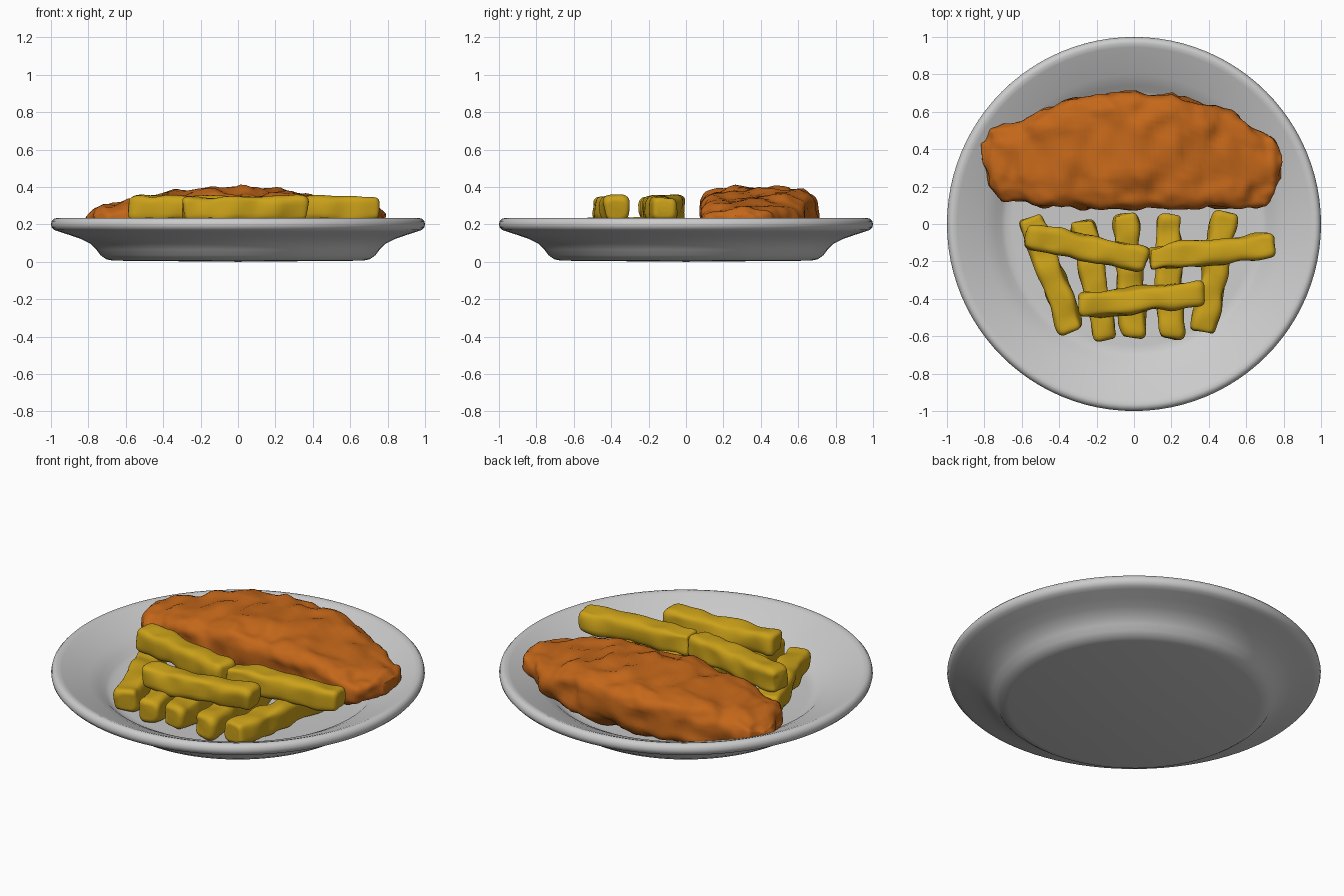
import bpy, bmesh, math
from mathutils import Vector, noise

if "Cube" in bpy.data.objects:
    bpy.data.objects.remove(bpy.data.objects["Cube"])


def material(name, rgb):
    m = bpy.data.materials.new(name)
    m.diffuse_color = (*rgb, 1)
    m.use_nodes = True
    m.node_tree.nodes["Principled BSDF"].inputs["Base Color"].default_value = m.diffuse_color
    return m


def finish(bm, name, mat=None, angle=50):
    bmesh.ops.recalc_face_normals(bm, faces=bm.faces)
    me = bpy.data.meshes.new(name)
    bm.to_mesh(me)
    bm.free()
    ob = bpy.data.objects.new(name, me)
    bpy.context.collection.objects.link(ob)
    if mat:
        me.materials.append(mat)
    bpy.ops.object.select_all(action='DESELECT')
    ob.select_set(True)
    bpy.context.view_layer.objects.active = ob
    bpy.ops.object.shade_smooth_by_angle(angle=math.radians(angle))
    return ob


def lerp(table, x):
    for (a, va), (b, vb) in zip(table, table[1:]):
        if x <= b:
            return va + (vb - va) * max(0, (x - a) / (b - a))
    return table[-1][1]


def loft(rings):
    """Bridge closed rings of points and cap both ends."""
    bm = bmesh.new()
    vr = [[bm.verts.new(p) for p in r] for r in rings]
    n = len(vr[0])
    for a, b in zip(vr, vr[1:]):
        for i in range(n):
            j = (i + 1) % n
            bm.faces.new((a[i], a[j], b[j], b[i]))
    bm.faces.new(vr[0])
    bm.faces.new(vr[-1])
    return bm


def squircle(t, e):
    c, s = math.cos(t), math.sin(t)
    return math.copysign(abs(c) ** e, c), math.copysign(abs(s) ** e, s)


def roughen(bm, scale, amount, seed):
    bm.normal_update()
    off = Vector((seed * 7.3, seed * 3.1, seed * 5.7))
    moves = [(v, v.normal * noise.noise(v.co * scale + off) * amount) for v in bm.verts]
    for v, d in moves:
        v.co += d


# Plate: turned profile with rolled rim
profile = [(0, 0), (0.67, 0.006), (0.705, 0.014), (0.735, 0.035), (0.757, 0.065),
           (0.79, 0.097), (0.84, 0.122), (0.90, 0.143), (0.96, 0.162), (0.983, 0.17),
           (0.996, 0.184), (1.0, 0.2), (0.996, 0.217), (0.984, 0.23), (0.967, 0.234),
           (0.945, 0.226), (0.88, 0.197), (0.80, 0.163), (0.74, 0.132), (0.71, 0.106),
           (0.685, 0.094), (0.65, 0.09), (0, 0.09)]
bm = bmesh.new()
vs = [bm.verts.new((r, 0, z)) for r, z in profile]
es = [bm.edges.new(p) for p in zip(vs, vs[1:])]
bmesh.ops.spin(bm, geom=vs + es, cent=(0, 0, 0), axis=(0, 0, 1), angle=math.tau, steps=96)
bmesh.ops.remove_doubles(bm, verts=bm.verts, dist=0.0002)
finish(bm, "plate")

# Battered fish: lofted cross-sections along x
back = [(-0.81, 0.45), (-0.775, 0.51), (-0.7, 0.53), (-0.6, 0.55), (-0.5, 0.61), (-0.4, 0.655),
        (-0.2, 0.685), (0, 0.70), (0.2, 0.695), (0.4, 0.63), (0.55, 0.575), (0.65, 0.5),
        (0.74, 0.45), (0.78, 0.37)]
front = [(-0.81, 0.33), (-0.78, 0.19), (-0.7, 0.13), (-0.5, 0.095), (-0.2, 0.08), (0.3, 0.08),
         (0.6, 0.085), (0.7, 0.105), (0.75, 0.16), (0.78, 0.24)]
top = [(-0.81, 0.245), (-0.76, 0.28), (-0.65, 0.305), (-0.5, 0.345), (-0.3, 0.38), (0, 0.397),
       (0.25, 0.378), (0.5, 0.33), (0.65, 0.30), (0.74, 0.28), (0.78, 0.25)]
bottom = [(-0.81, 0.185), (-0.7, 0.14), (-0.5, 0.10), (0.5, 0.10), (0.7, 0.14), (0.78, 0.185)]
rings = []
N = 90
for i in range(N + 1):
    x = -0.015 - 0.795 * math.cos(math.pi * i / N)
    y0, y1, z0, z1 = (lerp(t, x) for t in (front, back, bottom, top))
    ring = []
    for k in range(64):
        c, s = squircle(math.tau * k / 64, 0.55)
        ring.append((x, (y0 + y1) / 2 + c * (y1 - y0) / 2, (z0 + z1) / 2 + s * (z1 - z0) / 2))
    rings.append(ring)
bm = loft(rings)
bmesh.ops.smooth_vert(bm, verts=bm.verts, factor=0.4, use_axis_x=True, use_axis_y=True, use_axis_z=True)
roughen(bm, 8, 0.03, 1)
roughen(bm, 17, 0.012, 2)
finish(bm, "battered_fish", material("batter", (0.55, 0.135, 0.01)), 80)

# Chips: rounded bars between two end points (x0, y0, x1, y1, centre height)
chip_mat = material("potato", (0.6, 0.36, 0.01))
chips = [(-0.55, 0.04, -0.34, -0.58, 0.16), (-0.28, 0.02, -0.155, -0.62, 0.16),
         (-0.05, 0.06, -0.005, -0.61, 0.16), (0.19, 0.05, 0.19, -0.61, 0.16),
         (0.495, 0.06, 0.37, -0.585, 0.16),
         (-0.585, -0.06, 0.07, -0.19, 0.283), (0.08, -0.185, 0.75, -0.115, 0.281),
         (-0.295, -0.435, 0.37, -0.37, 0.281)]
for n, (xa, ya, xb, yb, z) in enumerate(chips):
    a, b = Vector((xa, ya, z)), Vector((xb, yb, z))
    side = (b - a).normalized().cross(Vector((0, 0, 1)))
    rings = []
    for i in range(41):
        u = -math.cos(math.pi * i / 40)
        f = (1 - abs(u) ** 24) ** 0.5 * 0.45 + 0.55
        mid = a.lerp(b, (u + 1) / 2) + side * 0.012 * noise.noise((u * 1.5, n * 4.3, 0.5))
        ring = []
        for k in range(32):
            c, s = squircle(math.tau * (k + 0.5) / 32, 0.5)
            ring.append(mid + side * c * 0.068 * f + Vector((0, 0, s * 0.068 * f)))
        rings.append(ring)
    bm = loft(rings)
    roughen(bm, 9, 0.022, n + 5)
    finish(bm, f"chip_{n + 1}", chip_mat, 80)
